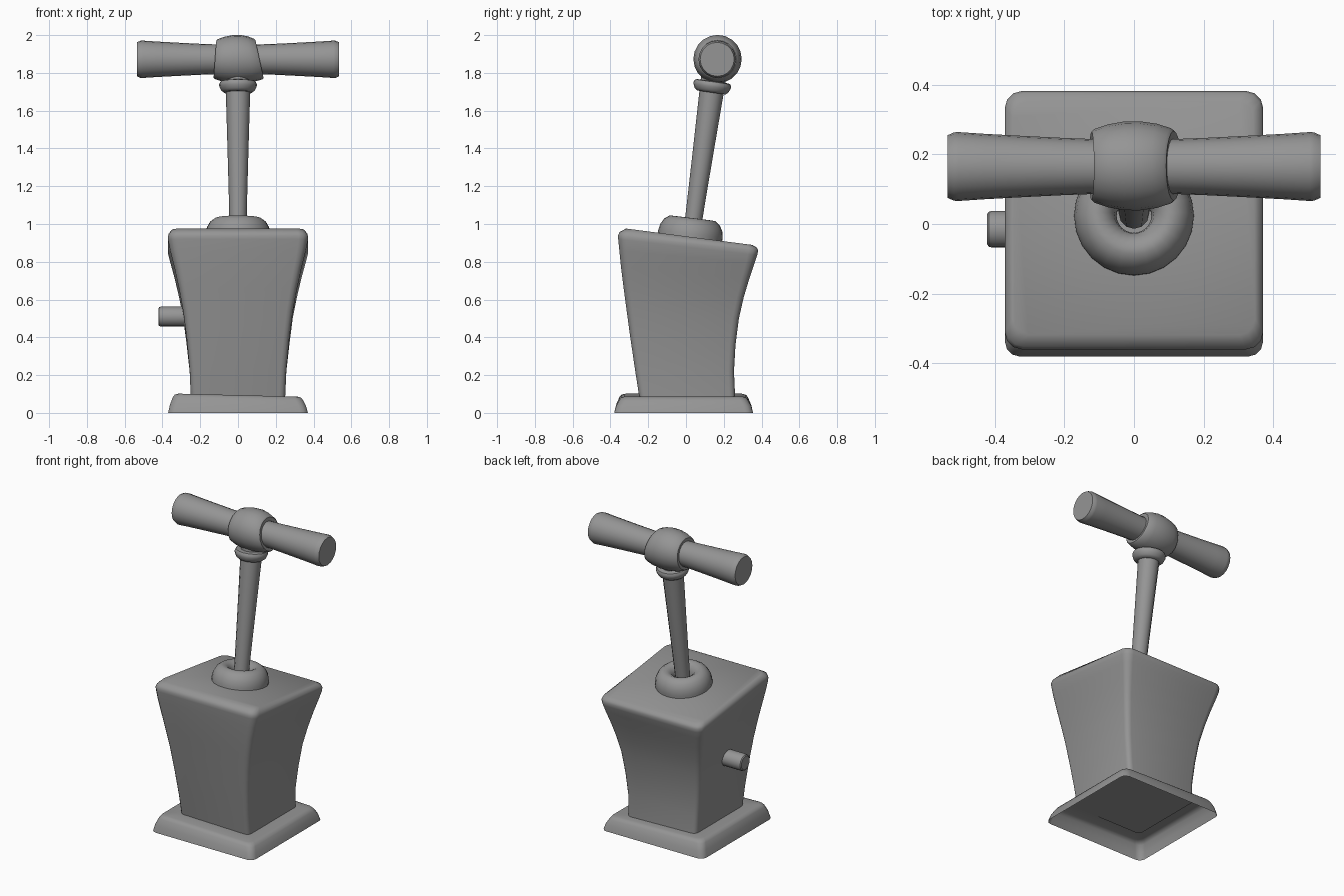
import bpy, bmesh
from math import sin, cos, pi, radians
from mathutils import Matrix, Vector

if "Cube" in bpy.data.objects:
    bpy.data.objects.remove(bpy.data.objects["Cube"])

dark_grey = bpy.data.materials.new("dark_grey")
dark_grey.diffuse_color = (.3, .3, .3, 1)
dark_grey.use_nodes = True
dark_grey.node_tree.nodes["Principled BSDF"].inputs["Base Color"].default_value = dark_grey.diffuse_color


def skin(name, rings, cap_start=True, cap_end=True, angle=35):
    """Join equal-length rings of points into one smooth-shaded surface."""
    bm = bmesh.new()
    vr = [[bm.verts.new(p) for p in ring] for ring in rings]
    n = len(vr[0])
    for a, b in zip(vr, vr[1:]):
        for i in range(n):
            j = (i + 1) % n
            bm.faces.new((a[i], a[j], b[j], b[i]))
    if cap_start:
        bm.faces.new(vr[0][::-1])
    if cap_end:
        bm.faces.new(vr[-1])
    bmesh.ops.recalc_face_normals(bm, faces=bm.faces)
    me = bpy.data.meshes.new(name)
    bm.to_mesh(me)
    bm.free()
    me.materials.append(dark_grey)
    ob = bpy.data.objects.new(name, me)
    bpy.context.collection.objects.link(ob)
    bpy.ops.object.select_all(action='DESELECT')
    ob.select_set(True)
    bpy.context.view_layer.objects.active = ob
    bpy.ops.object.shade_smooth_by_angle(angle=radians(angle))
    return ob


def rounded_ring(hx, y0, y1, z0, z1, r, lean=0.0):
    """Rounded rectangle; z runs from z0 at the front to z1 at the back."""
    pts = []
    corners = [(hx - r, y1 - r), (-hx + r, y1 - r), (-hx + r, y0 + r), (hx - r, y0 + r)]
    for k, (cx, cy) in enumerate(corners):
        for s in range(4):
            a = k * pi / 2 + s * pi / 6
            x, y = cx + r * cos(a), cy + r * sin(a)
            z = z0 + (z1 - z0) * (y - y0) / (y1 - y0) - lean * x
            pts.append((x, y, z))
    return pts


def lathe(name, profile, loc, rot, sides=24, caps=True, angle=35):
    """Revolve (radius, height) pairs about a placed axis."""
    m = Matrix.Translation(loc) @ rot
    rings = [[m @ Vector((r * cos(2 * pi * i / sides), r * sin(2 * pi * i / sides), h))
              for i in range(sides)] for r, h in profile]
    return skin(name, rings, caps, caps, angle)


along_x = Matrix.Rotation(pi / 2, 4, 'Y')
lid_tilt = Matrix.Rotation(radians(-7), 4, 'X')
rod_tilt = Matrix.Rotation(radians(-8), 4, 'X')

# Flared plinth, hollow underneath
plinth = [(.37, -.38, .355, 0, 0, .04, 0), (.36, -.37, .345, .04, .04, .04, .01),
          (.345, -.353, .328, .075, .075, .04, .025), (.335, -.343, .318, .088, .088, .04, .025),
          (.315, -.325, .30, .094, .094, .035, .025), (.24, -.24, .25, .094, .094, .03, .025)]
skin("plinth", [rounded_ring(*p) for p in plinth], False, False, 50)

# Tapered box body with slanted lid
body = [(.25, -.248, .26, .088, .088, .03), (.256, -.27, .254, .23, .22, .03),
        (.272, -.295, .262, .40, .36, .032), (.29, -.314, .28, .54, .50, .034),
        (.312, -.33, .305, .66, .61, .036), (.336, -.344, .335, .77, .71, .04),
        (.358, -.353, .362, .86, .79, .045), (.37, -.359, .377, .92, .835, .05),
        (.371, -.36, .382, .938, .858, .05), (.366, -.352, .376, .957, .874, .05),
        (.348, -.318, .352, .976, .889, .045)]
skin("body", [rounded_ring(*p) for p in body], angle=50)

# Ring-shaped boss on the lid
boss = [(.168, -.05), (.172, .015), (.165, .05), (.148, .08), (.122, .099),
        (.098, .1), (.075, .087), (.057, .062), (.05, .02), (.05, -.03)]
lathe("rod_boss", boss, (0, .022, .932), lid_tilt, 24, False, 50)

# Plunger rod and its collar
lathe("plunger_rod", [(.044, 0), (.05, .25), (.057, .5), (.067, .84)],
      (0, .03, .95), rod_tilt, 12, True, 40)
lathe("rod_collar", [(.06, -.032), (.076, -.032), (.09, -.02), (.099, 0), (.1, .013),
                     (.094, .025), (.08, .028), (.05, .028)],
      (0, .138, 1.728), rod_tilt, 20, True, 50)

# Handle bar with flared grips
half = [(.077, .04), (.079, .12), (.082, .2), (.088, .32), (.094, .43), (.099, .505),
        (.098, .517), (.09, .535)]
bar = [(r, -h) for r, h in reversed(half)] + half
lathe("handle_bar", bar, (0, .165, 1.872), along_x, 20)

# Barrel hub, skewed at its ends
hub = [(.074, -.118), (.098, -.122), (.106, -.114), (.119, -.075), (.127, -.03), (.128, .015),
       (.121, .065), (.108, .106), (.1, .114), (.074, .11)]
ob = lathe("handle_hub", hub, (0, .167, 1.873), along_x, 20, True, 50)
for v in ob.data.vertices:
    dz = v.co.z - 1.873
    v.co.x *= 1 - dz * (1.9 if v.co.x > 0 else .6)

# Side peg
lathe("side_peg", [(.053, 0), (.053, -.142), (.05, -.152), (.043, -.157)],
      (-.265, -.015, .51), along_x, 16)
